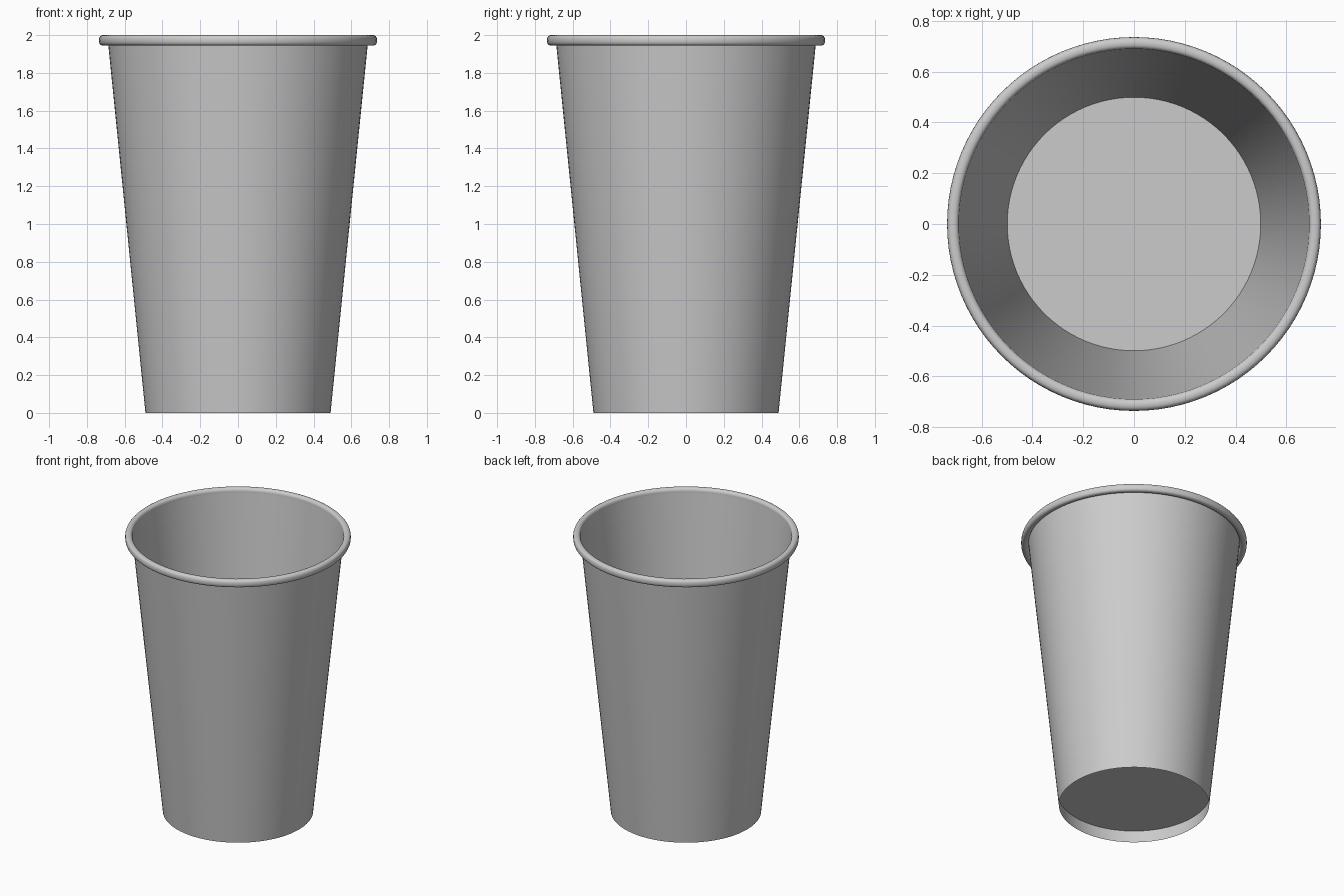
import bpy, bmesh, math

if "Cube" in bpy.data.objects:
    bpy.data.objects.remove(bpy.data.objects["Cube"])

SEG = 96


def lathe(name, profile, closed=False):
    """Spin an (r, z) profile around z; a point with r = 0 becomes a pole."""
    bm = bmesh.new()
    pts = [bm.verts.new((r, 0, z)) for r, z in profile]
    edges = [bm.edges.new(p) for p in zip(pts, pts[1:])]
    if closed:
        edges.append(bm.edges.new((pts[-1], pts[0])))
    bmesh.ops.spin(bm, geom=pts + edges, axis=(0, 0, 1), cent=(0, 0, 0),
                   steps=SEG, angle=2 * math.pi, use_duplicate=False)
    bmesh.ops.remove_doubles(bm, verts=bm.verts[:], dist=1e-5)
    bmesh.ops.recalc_face_normals(bm, faces=bm.faces[:])
    me = bpy.data.meshes.new(name)
    bm.to_mesh(me)
    bm.free()
    ob = bpy.data.objects.new(name, me)
    bpy.context.collection.objects.link(ob)
    bpy.context.view_layer.objects.active = ob
    ob.select_set(True)
    bpy.ops.object.shade_smooth_by_angle(angle=math.radians(35))
    ob.select_set(False)
    return ob


def wall_r(z):
    return 0.49 + 0.101 * z


# Thin tapered paper wall
lathe("cup_wall", [(wall_r(z), z) for z in (0, 0.09, 0.7, 1.35, 1.975)])

# Floor disc, recessed above the bottom edge
lathe("cup_floor", [(0, 0.09), (wall_r(0.09), 0.09)])

# Rolled lip: slightly squared oval section around the top edge
lip = []
for i in range(20):
    a = 2 * math.pi * i / 20
    c, s = math.cos(a), math.sin(a)
    lip.append((0.7125 + 0.0235 * math.copysign(abs(c) ** 0.8, c),
                1.9725 + 0.0275 * math.copysign(abs(s) ** 0.8, s)))
lathe("rolled_lip", lip, closed=True)
